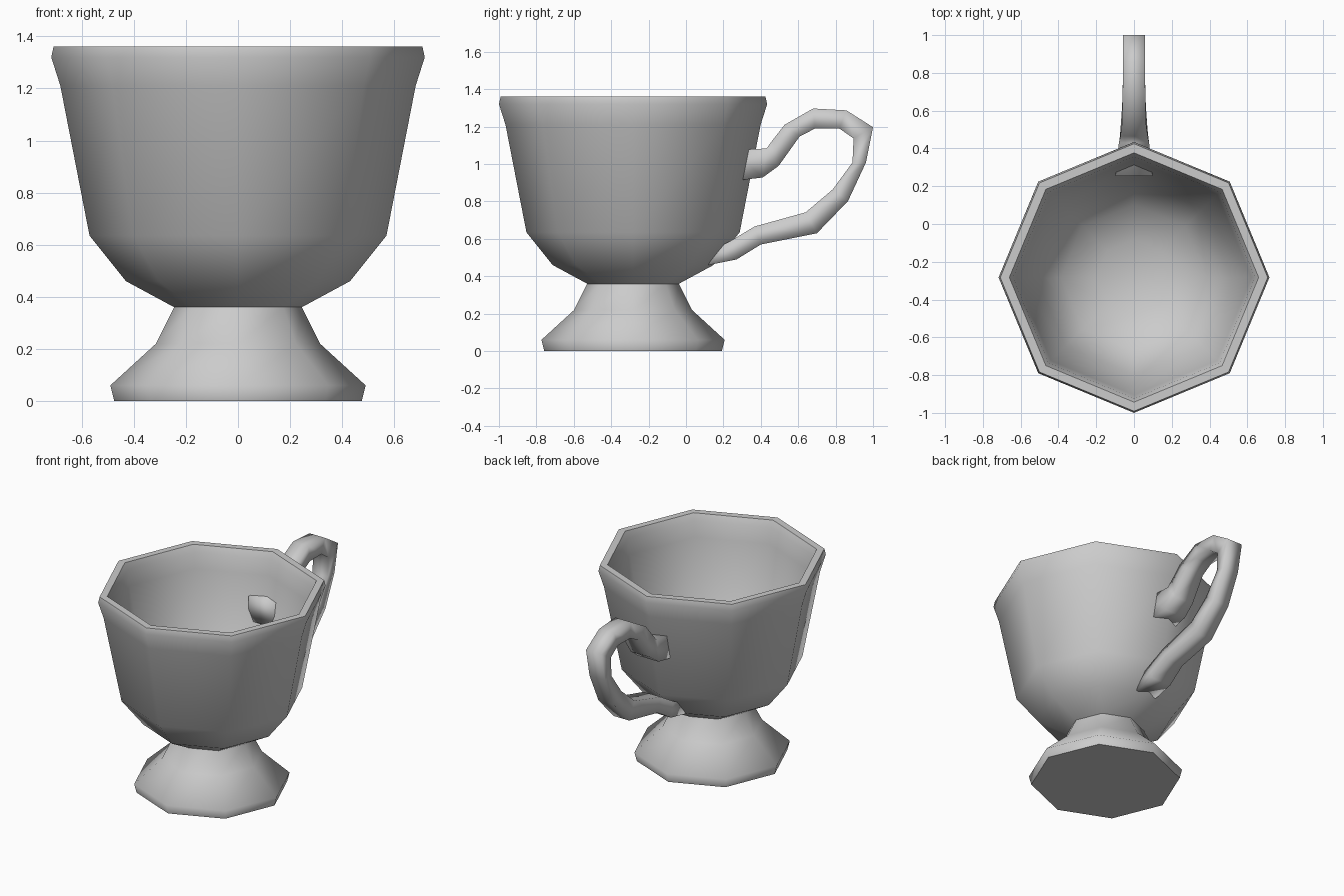
import bpy, bmesh, math

if "Cube" in bpy.data.objects:
    bpy.data.objects.remove(bpy.data.objects["Cube"])

CY = -0.283  # cup axis offset, handle reaches towards +y


def finish(name, bm, angle):
    bmesh.ops.recalc_face_normals(bm, faces=bm.faces)
    mesh = bpy.data.meshes.new(name)
    bm.to_mesh(mesh)
    bm.free()
    obj = bpy.data.objects.new(name, mesh)
    bpy.context.collection.objects.link(obj)
    bpy.ops.object.select_all(action='DESELECT')
    obj.select_set(True)
    bpy.context.view_layer.objects.active = obj
    bpy.ops.object.shade_smooth_by_angle(angle=math.radians(angle))
    return obj


def skin(bm, rings):
    """Bridge successive vertex rings and cap both ends."""
    n = len(rings[0])
    for a, b in zip(rings, rings[1:]):
        for i in range(n):
            j = (i + 1) % n
            bm.faces.new((a[i], a[j], b[j], b[i]))
    bm.faces.new(rings[0])
    bm.faces.new(rings[-1])


# Cup: octagonal turned profile (radius, height), outside then inside
profile = [(0.475, 0), (0.49, 0.06), (0.315, 0.22), (0.245, 0.36),
           (0.43, 0.46), (0.57, 0.635), (0.682, 1.21), (0.717, 1.32),
           (0.708, 1.36), (0.66, 1.36), (0.64, 1.315), (0.622, 1.21),
           (0.515, 0.66), (0.385, 0.51), (0.2, 0.42)]
bm = bmesh.new()
rings = [[bm.verts.new((r * math.cos(k * math.pi / 4),
                        CY + r * math.sin(k * math.pi / 4), z))
          for k in range(8)] for r, z in profile]
skin(bm, rings)
finish("cup_body", bm, 62)

# Handle: square-section loop; outer (y, z), inner (y, z), half width
sections = [
    (0.255, 1.075, 0.255, 0.91, 0.098), (0.43, 1.083, 0.41, 0.928, 0.08),
    (0.465, 1.13, 0.495, 0.99, 0.072), (0.527, 1.21, 0.607, 1.147, 0.064),
    (0.68, 1.297, 0.69, 1.19, 0.06), (0.858, 1.287, 0.82, 1.19, 0.058),
    (1.0, 1.197, 0.896, 1.137, 0.058), (0.962, 1.008, 0.89, 1.008, 0.058),
    (0.866, 0.802, 0.784, 0.864, 0.058), (0.70, 0.63, 0.64, 0.742, 0.06),
    (0.40, 0.57, 0.366, 0.666, 0.065), (0.27, 0.49, 0.24, 0.59, 0.075),
    (0.12, 0.46, 0.15, 0.545, 0.08)]
bm = bmesh.new()
rings = [[bm.verts.new(p) for p in ((-w, oy, oz), (w, oy, oz),
                                    (w, iy, iz), (-w, iy, iz))]
         for oy, oz, iy, iz, w in sections]
skin(bm, rings)
finish("handle", bm, 100)
